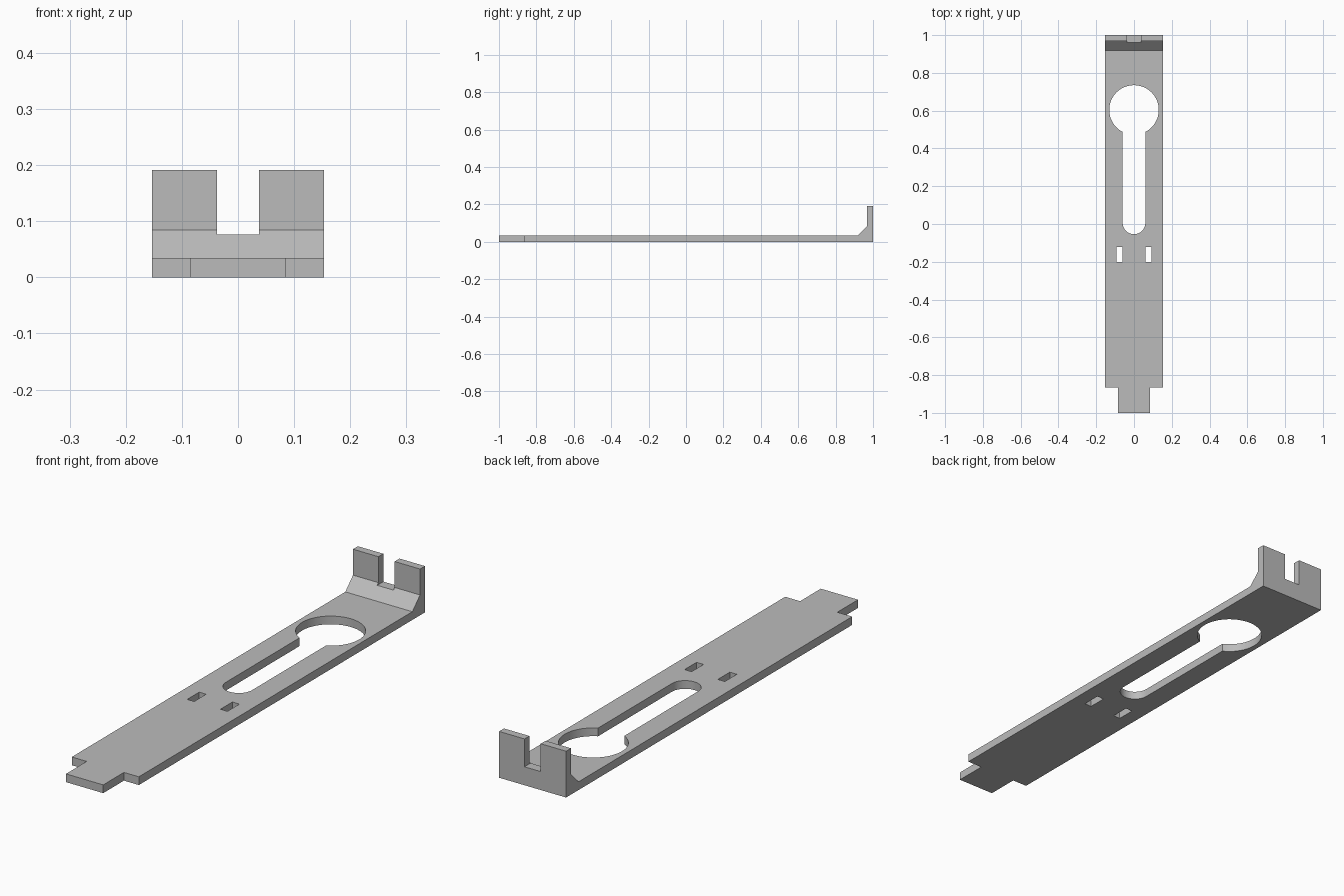
import bpy, bmesh, math
from mathutils import Vector

cube = bpy.data.objects.get("Cube")
if cube:
    bpy.data.objects.remove(cube, do_unlink=True)

HALF_W, THICK = 0.153, 0.034

grey = bpy.data.materials.new("plain grey")
grey.use_nodes = True
colour = (0.5, 0.5, 0.5, 1)
grey.diffuse_color = colour
grey.node_tree.nodes["Principled BSDF"].inputs["Base Color"].default_value = colour


def prism(name, points, offset):
    """Extrude a closed outline of 3D points along an offset."""
    bm = bmesh.new()
    face = bm.faces.new([bm.verts.new(p) for p in points])
    out = bmesh.ops.extrude_face_region(bm, geom=[face])
    moved = [v for v in out["geom"] if isinstance(v, bmesh.types.BMVert)]
    bmesh.ops.translate(bm, verts=moved, vec=Vector(offset))
    bmesh.ops.recalc_face_normals(bm, faces=bm.faces)
    mesh = bpy.data.meshes.new(name)
    bm.to_mesh(mesh)
    bm.free()
    mesh.materials.append(grey)
    obj = bpy.data.objects.new(name, mesh)
    bpy.context.collection.objects.link(obj)
    return obj


def box(name, x0, x1, y0, y1, z0, z1):
    outline = [(x0, y0, z0), (x1, y0, z0), (x1, y1, z0), (x0, y1, z0)]
    return prism(name, outline, (0, 0, z1 - z0))


def arc(cy, r, start, end, steps):
    angles = [start + (end - start) * i / steps for i in range(steps + 1)]
    return [(r * math.cos(a), cy + r * math.sin(a), -0.1) for a in angles]


# Flat strip with chamfered upright lip, from its side profile
side = [(-1, 0), (1, 0), (1, 0.191), (0.968, 0.191),
        (0.968, 0.084), (0.918, THICK), (-1, THICK)]
plate = prism("bracket_plate", [(-HALF_W, y, z) for y, z in side], (2 * HALF_W, 0, 0))

# Keyhole opening: large round end joined to a narrow rounded slot
big_r, slot_r = 0.131, 0.06
neck = math.acos(slot_r / big_r)
keyhole = arc(0.604, big_r, -neck, math.pi + neck, 56)
keyhole += arc(0.006, slot_r, math.pi, 2 * math.pi, 28)
cutters = [prism("keyhole_cutter", keyhole, (0, 0, 0.3))]

# Notch in the lip
cutters.append(box("lip_notch_cutter", -0.037, 0.037, 0.9, 1.1, 0.076, 0.3))

# Small slots and the shoulders beside the front tab
for s, label in ((1, "left"), (-1, "right")):
    a, b = sorted((s * 0.06, s * 0.092))
    cutters.append(box(label + "_slot_cutter", a, b, -0.2, -0.122, -0.1, 0.2))
    a, b = sorted((s * 0.085, s * 0.3))
    cutters.append(box(label + "_shoulder_cutter", a, b, -1.1, -0.865, -0.1, 0.2))

bpy.context.view_layer.objects.active = plate
for cutter in cutters:
    cutter.hide_render = True
    mod = plate.modifiers.new(cutter.name, "BOOLEAN")
    mod.operation, mod.solver, mod.object = "DIFFERENCE", "EXACT", cutter
    bpy.ops.object.modifier_apply(modifier=mod.name)
    bpy.data.objects.remove(cutter, do_unlink=True)

# Smooth curved walls, crisp edges
bpy.ops.object.select_all(action="DESELECT")
plate.select_set(True)
bpy.ops.object.shade_smooth_by_angle(angle=math.radians(30))
